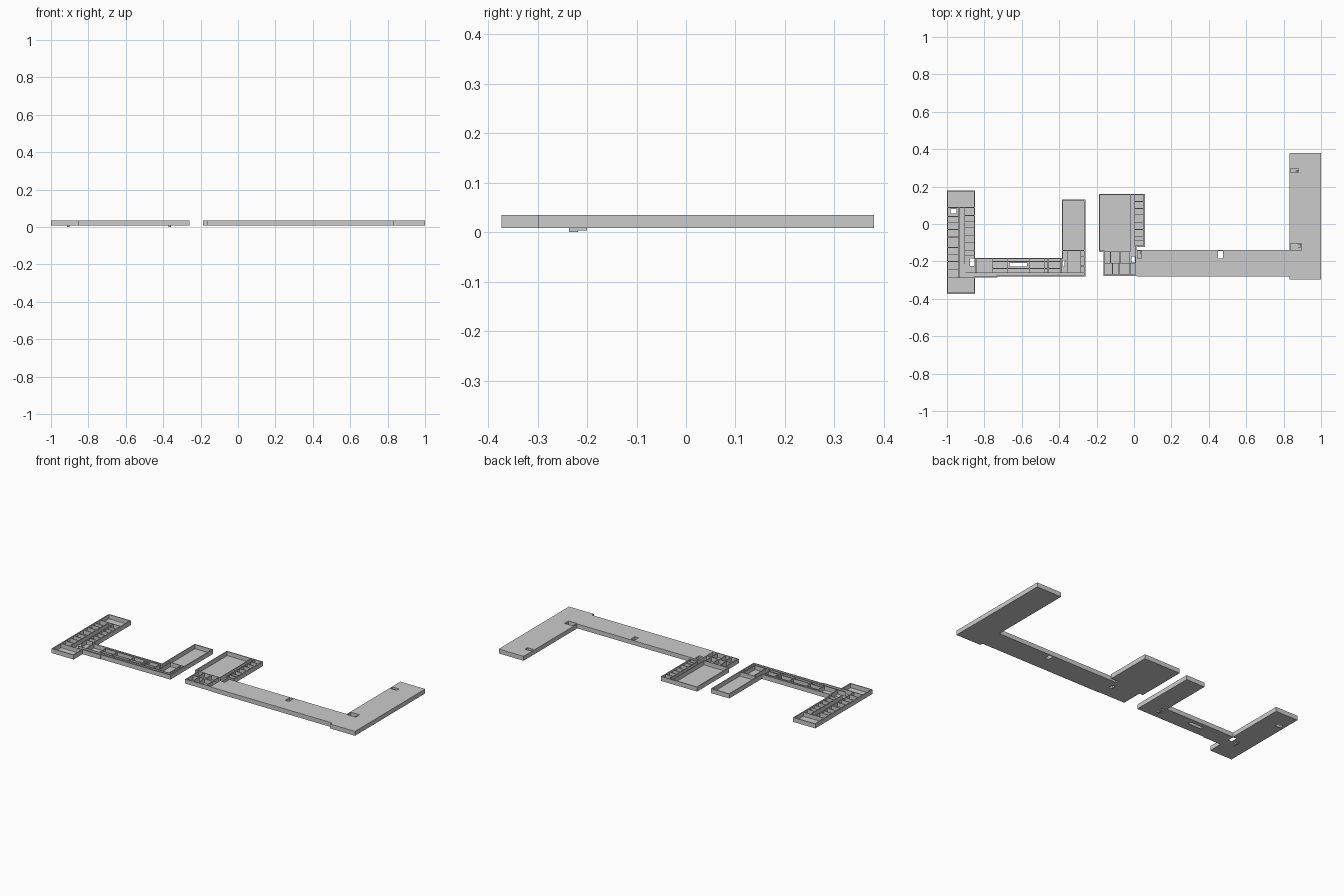
import bpy, bmesh

if "Cube" in bpy.data.objects:
    bpy.data.objects.remove(bpy.data.objects["Cube"])

BASE, FLOOR, TOP, T = 0.008, 0.0095, 0.035, 0.006


def finish(bm, name):
    bmesh.ops.recalc_face_normals(bm, faces=bm.faces)
    me = bpy.data.meshes.new(name)
    bm.to_mesh(me)
    bm.free()
    ob = bpy.data.objects.new(name, me)
    bpy.context.collection.objects.link(ob)
    return ob


def prism(name, outline, tray=False):
    """Extruded footprint; a tray is hollowed to leave floor and outer walls."""
    bm = bmesh.new()
    face = bm.faces.new([bm.verts.new((x, y, TOP)) for x, y in outline])
    face.normal_update()
    if face.normal.z < 0:
        face.normal_flip()
    low = [bm.verts.new((v.co.x, v.co.y, BASE)) for v in face.verts]
    high = list(face.verts)
    n = len(low)
    for i in range(n):
        j = (i + 1) % n
        bm.faces.new((low[i], low[j], high[j], high[i]))
    bm.faces.new(low[::-1])
    if tray:
        bm.normal_update()
        bmesh.ops.inset_region(bm, faces=[face], thickness=T, use_even_offset=True)
        inner = bmesh.ops.extrude_discrete_faces(bm, faces=[face])["faces"][0]
        for v in inner.verts:
            v.co.z = FLOOR
    return finish(bm, name)


def boxes(name, items):
    """Boxes given as x0, x1, y0, y1, z0, z1."""
    bm = bmesh.new()
    for x0, x1, y0, y1, z0, z1 in items:
        vs = bmesh.ops.create_cube(bm, size=1)["verts"]
        for v in vs:
            v.co.x = x1 if v.co.x > 0 else x0
            v.co.y = y1 if v.co.y > 0 else y0
            v.co.z = z1 if v.co.z > 0 else z0
    return finish(bm, name)


def cut(ob, items):
    cutter = boxes("cutter", items)
    mod = ob.modifiers.new("openings", 'BOOLEAN')
    mod.operation, mod.solver, mod.object = 'DIFFERENCE', 'EXACT', cutter
    bpy.context.view_layer.objects.active = ob
    bpy.ops.object.modifier_apply(modifier=mod.name)
    bpy.data.objects.remove(cutter)


def across(x0, x1, ys):
    return [(x0, x1, y - 0.002, y + 0.002, FLOOR - 0.0005, TOP) for y in ys]


def along(y0, y1, xs):
    return [(x - 0.002, x + 0.002, y0, y1, FLOOR - 0.0005, TOP) for x in xs]


def stairs(name, x0, x1, y0, y1, n=4):
    w = (x1 - x0) / n
    return boxes(name, [(x0 + i * w, x0 + (i + 1) * w, y0, y1, BASE + 0.001,
                         BASE + 0.005 * (i + 1)) for i in range(n)])


# West building: open floor and outer walls
west = prism("west_building_shell", [
    (-1, 0.18), (-0.85, 0.18), (-0.85, -0.182), (-0.385, -0.182), (-0.385, 0.132),
    (-0.26, 0.132), (-0.26, -0.282), (-0.73, -0.282), (-0.73, -0.287),
    (-0.85, -0.287), (-0.85, -0.373), (-1, -0.373)], True)
cut(west, [(-0.982, -0.948, 0.055, 0.08, 0, 0.02),
           (-0.877, -0.853, -0.225, -0.185, 0, 0.02),
           (-0.665, -0.572, -0.228, -0.208, 0, 0.02),
           (-0.383, -0.365, -0.228, -0.196, 0, 0.02)])

# West building: partitions
boxes("west_wing_partitions",
      across(-0.998, -0.852, [0.088, -0.287])
      + along(-0.287, 0.088, [-0.935])
      + along(-0.215, 0.088, [-0.905])
      + across(-0.998, -0.935, [0.04, 0.01, -0.03, -0.07, -0.125, -0.165, -0.2, -0.245])
      + across(-0.905, -0.852, [0.045, 0.015, -0.02, -0.06, -0.1, -0.14, -0.17]))
boxes("west_corridor_partitions",
      across(-0.9, -0.262, [-0.26])
      + across(-0.755, -0.385, [-0.2])
      + across(-0.755, -0.385, [-0.238])
      + along(-0.26, -0.185, [-0.845, -0.755, -0.675, -0.56, -0.48, -0.46, -0.39]))
boxes("middle_wing_partitions",
      across(-0.383, -0.262, [-0.142])
      + along(-0.26, -0.142, [-0.357, -0.285])
      + across(-0.285, -0.262, [-0.175, -0.225]))

# Stair ends hanging under the west building
boxes("lower_stair_landings", [
    (x, x + 0.012, y, y + 0.018, z, BASE + 0.001)
    for x in (-0.914, -0.371) for y, z in ((-0.236, 0), (-0.218, 0.003))])

# Central hall: open floor, outer walls and partitions
hall = prism("central_hall_shell", [
    (-0.187, 0.16), (0.058, 0.16), (0.058, -0.122), (0.013, -0.122),
    (0.013, -0.277), (-0.163, -0.277), (-0.163, -0.148), (-0.187, -0.148)], True)
cut(hall, [(-0.014, 0.006, -0.205, -0.175, 0, 0.02)])
boxes("central_hall_partitions",
      along(-0.148, 0.158, [-0.018])
      + along(-0.12, 0.158, [0.004])
      + across(-0.185, -0.018, [-0.148])
      + across(0.004, 0.056, [0.12, 0.083, 0.05, 0.01, -0.03, -0.065, -0.09])
      + across(-0.161, 0.011, [-0.21])
      + along(-0.21, -0.148, [-0.125, -0.075, -0.025])
      + along(-0.275, -0.21, [-0.115, -0.08, -0.022]))

# East building: closed roof with stair openings
east = prism("east_building", [
    (0.013, -0.138), (0.832, -0.138), (0.832, 0.38), (1, 0.38), (1, -0.298),
    (0.832, -0.298), (0.832, -0.28), (0.013, -0.28)])
cut(east, [(0.018, 0.04, -0.185, -0.144, 0.012, 0.05),
           (0.45, 0.475, -0.185, -0.144, 0, 0.05),
           (0.837, 0.88, 0.275, 0.298, 0.012, 0.05),
           (0.838, 0.895, -0.143, -0.105, 0.012, 0.05)])
stairs("north_stairs", 0.848, 0.878, 0.277, 0.288)
stairs("corner_stairs", 0.858, 0.893, -0.125, -0.107)
stairs("hall_stairs", 0.02, 0.038, -0.16, -0.146, 3)
